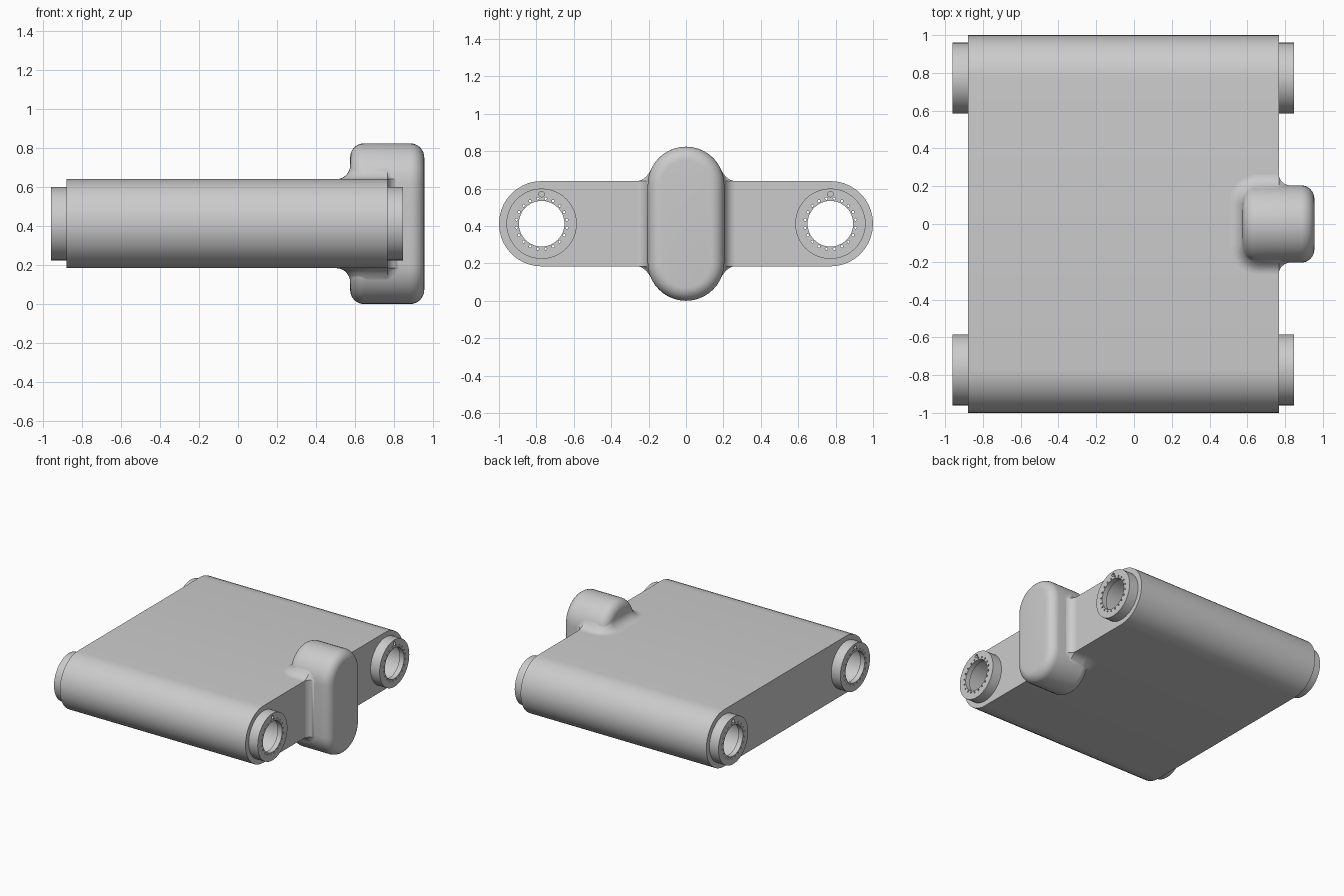
import bpy, bmesh
from math import sin, cos, pi, sqrt
from mathutils import Matrix, Vector

if "Cube" in bpy.data.objects:
    bpy.data.objects.remove(bpy.data.objects["Cube"], do_unlink=True)

ZC = 0.412                        # height of the centre line
BODY_R, BODY_HALF = 0.228, 0.772  # rounded slab section
X_LEFT, X_RIGHT = -0.88, 0.767    # slab ends
BOSS_LEN = 0.08
HUB_R, HUB_HALF = 0.205, 0.207    # upright hub section
HUB_X0, HUB_X1, ROUND = 0.575, 0.955, 0.072

grey = bpy.data.materials.new("light_grey")
grey.use_nodes = True
colour = (0.6, 0.6, 0.6, 1)
grey.diffuse_color = colour
grey.node_tree.nodes["Principled BSDF"].inputs["Base Color"].default_value = colour


def make_object(name, bm):
    bmesh.ops.recalc_face_normals(bm, faces=bm.faces)
    mesh = bpy.data.meshes.new(name)
    bm.to_mesh(mesh)
    bm.free()
    mesh.materials.append(grey)
    obj = bpy.data.objects.new(name, mesh)
    bpy.context.collection.objects.link(obj)
    return obj


def loft(name, rings, closed=False):
    """Skin a row of matching rings, capped unless the row closes on itself."""
    bm = bmesh.new()
    rows = [[bm.verts.new(p) for p in ring] for ring in rings]
    n = len(rows[0])
    pairs = list(zip(rows, rows[1:]))
    if closed:
        pairs.append((rows[-1], rows[0]))
    else:
        bm.faces.new(rows[0])
        bm.faces.new(rows[-1])
    for a, b in pairs:
        for i in range(n):
            j = (i + 1) % n
            bm.faces.new((a[i], a[j], b[j], b[i]))
    return make_object(name, bm)


def stadium(x, r, half, upright, steps=20):
    """Round-ended outline in the plane at x."""
    ring = []
    for side in (0, 1):
        for j in range(steps + 1):
            a = pi * (side + j / steps)
            short, long = r * cos(a), (1 - 2 * side) * half + r * sin(a)
            ring.append((x, short, ZC + long) if upright else (x, long, ZC + short))
    return ring


def add_rod(bm, x, y, z, r, length, segments):
    place = Matrix.Translation((x, y, z)) @ Matrix.Rotation(pi / 2, 4, 'Y')
    bmesh.ops.create_cone(bm, cap_ends=True, segments=segments, radius1=r,
                          radius2=r, depth=length, matrix=place)


def activate(obj):
    bpy.ops.object.select_all(action='DESELECT')
    obj.select_set(True)
    bpy.context.view_layer.objects.active = obj


def cut(obj, bm):
    cutter = make_object("cutter", bm)
    cutter.hide_render = True
    mod = obj.modifiers.new("cut", 'BOOLEAN')
    mod.operation, mod.solver, mod.object = 'DIFFERENCE', 'EXACT', cutter
    activate(obj)
    bpy.ops.object.modifier_apply(modifier=mod.name)
    bpy.data.objects.remove(cutter, do_unlink=True)


def smooth(obj):
    activate(obj)
    bpy.ops.object.shade_smooth_by_angle(angle=pi / 6)


# Slab body with two through bores
body = loft("body", [stadium(x, BODY_R, BODY_HALF, False) for x in (X_LEFT, X_RIGHT)])
bores = bmesh.new()
for side in (-1, 1):
    add_rod(bores, 0, side * BODY_HALF, ZC, 0.15, 3, 48)
cut(body, bores)
smooth(body)

# Flanged end ring, with a thin lip at its face
section = [(0, 0.122), (0, 0.188), (-BOSS_LEN - 0.01, 0.188),
           (-BOSS_LEN - 0.01, 0.15), (-0.04, 0.15), (-0.04, 0.122)]
turns = [2 * pi * i / 48 for i in range(48)]
ring = loft("end_ring", [[(x, r * cos(a), r * sin(a)) for x, r in section]
                         for a in turns], closed=True)

# Bolt circle and one larger index hole
holes = bmesh.new()
for i in range(20):
    a = 2 * pi * (i + 0.5) / 20
    add_rod(holes, 0, 0.136 * cos(a), 0.136 * sin(a), 0.007, 0.12, 8)
add_rod(holes, 0, 0, 0.158, 0.015, 0.06, 12)
cut(ring, holes)
smooth(ring)

# One ring on each end of both bores
spots = [(x, y) for x in (X_LEFT - BOSS_LEN, X_RIGHT + BOSS_LEN)
         for y in (-BODY_HALF, BODY_HALF)]
for i, (x, y) in enumerate(spots):
    part = ring if i == 0 else bpy.data.objects.new("end_ring", ring.data)
    if i:
        bpy.context.collection.objects.link(part)
    part.name = ("right" if x < 0 else "left") + ("_front" if y < 0 else "_back") + "_end_ring"
    part.location = Vector((x, y, ZC))
    part.rotation_euler.z = pi if x < 0 else 0

# Upright hub with rounded rims
arc = [pi / 2 * i / 8 for i in range(9)]
rim = [(ROUND * (1 - sin(a)), ROUND * (1 - cos(a))) for a in arc]
profile = [(HUB_X0 + dx, HUB_R - inset) for dx, inset in reversed(rim)]
profile += [(HUB_X1 - dx, HUB_R - inset) for dx, inset in rim]
smooth(loft("hub", [stadium(x, r, HUB_HALF, True) for x, r in profile]))


# Concave blend between hub and slab
def collar_ring(t, side):
    offset = ROUND * (1 - sin(t))
    rise = BODY_R + ROUND * (1 - cos(t))
    narrow = sqrt(HUB_R ** 2 - (rise - HUB_HALF) ** 2) - 0.002
    wide = narrow + 0.85 * offset
    x0, corner = HUB_X0 - offset, 0.085 + offset
    half = [(x0 + corner * (1 - cos(a)), wide - corner * (1 - sin(a))) for a in arc]
    half += [(X_RIGHT + ROUND * (1 - cos(a)), narrow + (wide - narrow) * (1 - sin(a)))
             for a in arc]
    outline = half + [(x, -y) for x, y in reversed(half)]
    return [(x, y, ZC + side * rise) for x, y in outline]


collar = [collar_ring(t, -1) for t in reversed(arc)] + [collar_ring(t, 1) for t in arc]
smooth(loft("hub_collar", collar))
